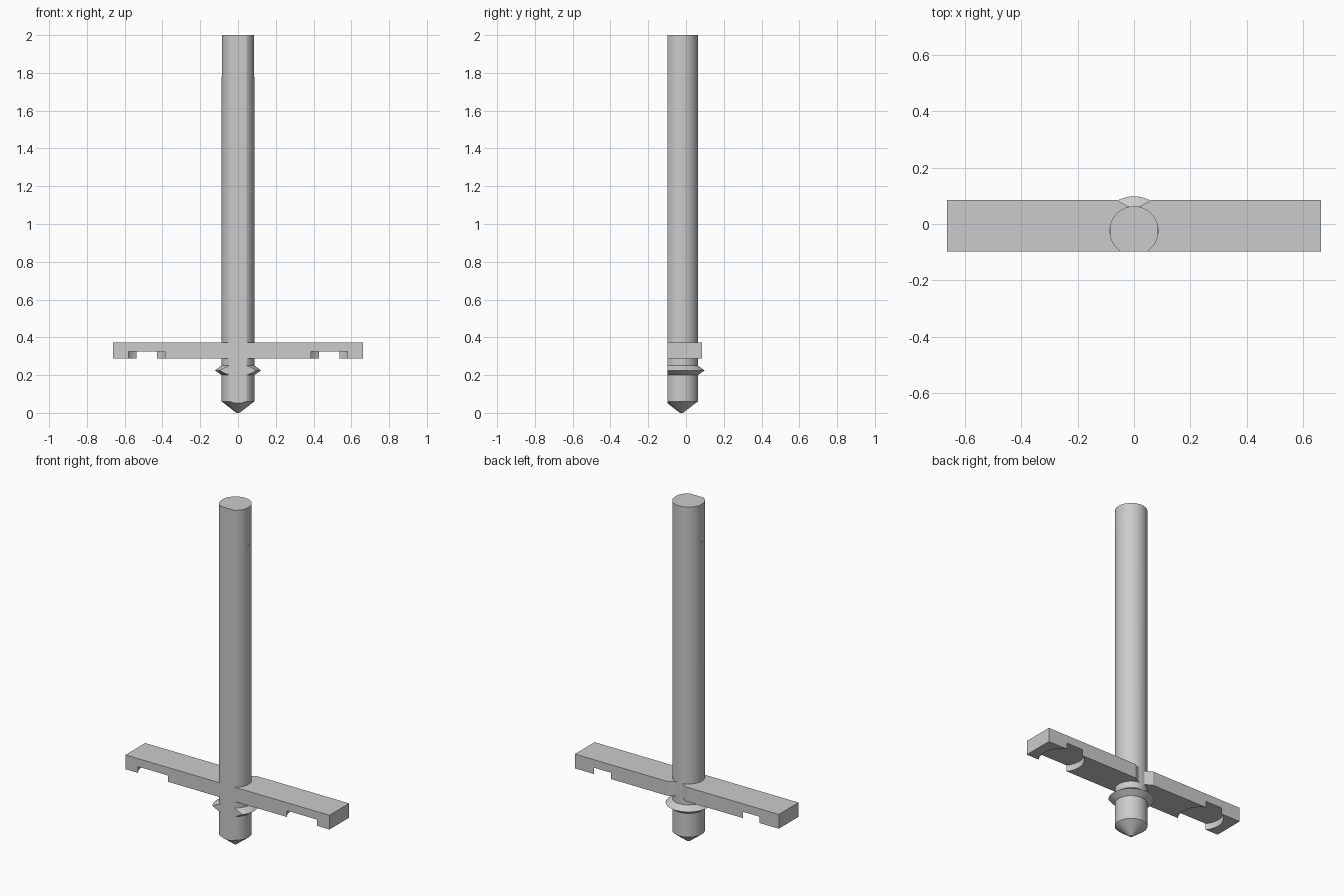
import bpy, bmesh, math

cube = bpy.data.objects.get("Cube")
if cube:
    bpy.data.objects.remove(cube, do_unlink=True)

AXIS_Y = -0.024      # shaft axis
FRONT_Y = -0.098     # flat front of the whole piece
SEGMENTS = 64

grey = bpy.data.materials.new("light_grey")
grey.use_nodes = True
grey.diffuse_color = (0.6, 0.6, 0.6, 1)
grey.node_tree.nodes["Principled BSDF"].inputs["Base Color"].default_value = (0.6, 0.6, 0.6, 1)


def add_object(name, bm):
    bmesh.ops.recalc_face_normals(bm, faces=bm.faces[:])
    mesh = bpy.data.meshes.new(name)
    bm.to_mesh(mesh)
    bm.free()
    mesh.materials.append(grey)
    obj = bpy.data.objects.new(name, mesh)
    bpy.context.collection.objects.link(obj)
    return obj


def lathe(name, profile, x=0):
    """Closed solid from (radius, z) rings around a vertical axis."""
    bm = bmesh.new()
    rings = [[bm.verts.new((x + r * math.cos(math.tau * i / SEGMENTS),
                            AXIS_Y + r * math.sin(math.tau * i / SEGMENTS), z))
              for i in range(SEGMENTS)] for r, z in profile]
    for a, b in zip(rings, rings[1:]):
        for i in range(SEGMENTS):
            j = (i + 1) % SEGMENTS
            bm.faces.new((a[i], a[j], b[j], b[i]))
    bm.faces.new(rings[0])
    bm.faces.new(rings[-1])
    return add_object(name, bm)


def prism(name, outline, z0, z1):
    """Vertical extrusion of an (x, y) outline."""
    bm = bmesh.new()
    face = bm.faces.new([bm.verts.new((x, y, z0)) for x, y in outline])
    out = bmesh.ops.extrude_face_region(bm, geom=[face])
    bmesh.ops.translate(bm, vec=(0, 0, z1 - z0),
                        verts=[v for v in out["geom"] if isinstance(v, bmesh.types.BMVert)])
    return add_object(name, bm)


def box(name, x0, x1, y0, y1, z0, z1):
    return prism(name, [(x0, y0), (x1, y0), (x1, y1), (x0, y1)], z0, z1)


def boolean(target, tool, operation):
    mod = target.modifiers.new(tool.name, "BOOLEAN")
    mod.operation = operation
    mod.solver = "EXACT"
    mod.object = tool
    bpy.context.view_layer.update()
    graph = bpy.context.evaluated_depsgraph_get()
    mesh = bpy.data.meshes.new_from_object(target.evaluated_get(graph))
    target.modifiers.clear()
    target.data = mesh
    bpy.data.objects.remove(tool, do_unlink=True)


# Round shaft with pointed tip and a sharp collar
shaft = lathe("shaft_with_crossbar", [
    (0.008, 0), (0.087, 0.061), (0.087, 0.2), (0.122, 0.225),
    (0.087, 0.25), (0.087, 1.78), (0.087, 2)])

# Shallow flats on both sides of the shaft top
for side in (-1, 1):
    xs = sorted((side * 0.0852, side * 0.2))
    boolean(shaft, box("side_flat", *xs, -0.3, 0.3, 1.78, 2.1), "DIFFERENCE")

# Crossbar with round recesses underneath and a notch behind the shaft
bar = box("crossbar", -0.663, 0.663, -0.15, 0.085, 0.289, 0.373)
for side in (-1, 1):
    boolean(bar, lathe("recess", [(0.122, 0.2), (0.122, 0.326)], side * 0.484), "DIFFERENCE")
notch = [(-0.02, 0.062), (0.02, 0.062), (0.062, 0.085), (0.062, 0.2), (-0.062, 0.2), (-0.062, 0.085)]
boolean(bar, prism("notch", notch, 0.2, 0.5), "DIFFERENCE")
boolean(shaft, bar, "UNION")

# One flat front across shaft, collar and bar
boolean(shaft, box("front_cut", -1, 1, -0.5, FRONT_Y, -0.1, 2.1), "DIFFERENCE")

# Smooth round surfaces, sharp corners
bpy.ops.object.select_all(action="DESELECT")
shaft.select_set(True)
bpy.context.view_layer.objects.active = shaft
bpy.ops.object.shade_smooth_by_angle(angle=math.radians(20))
